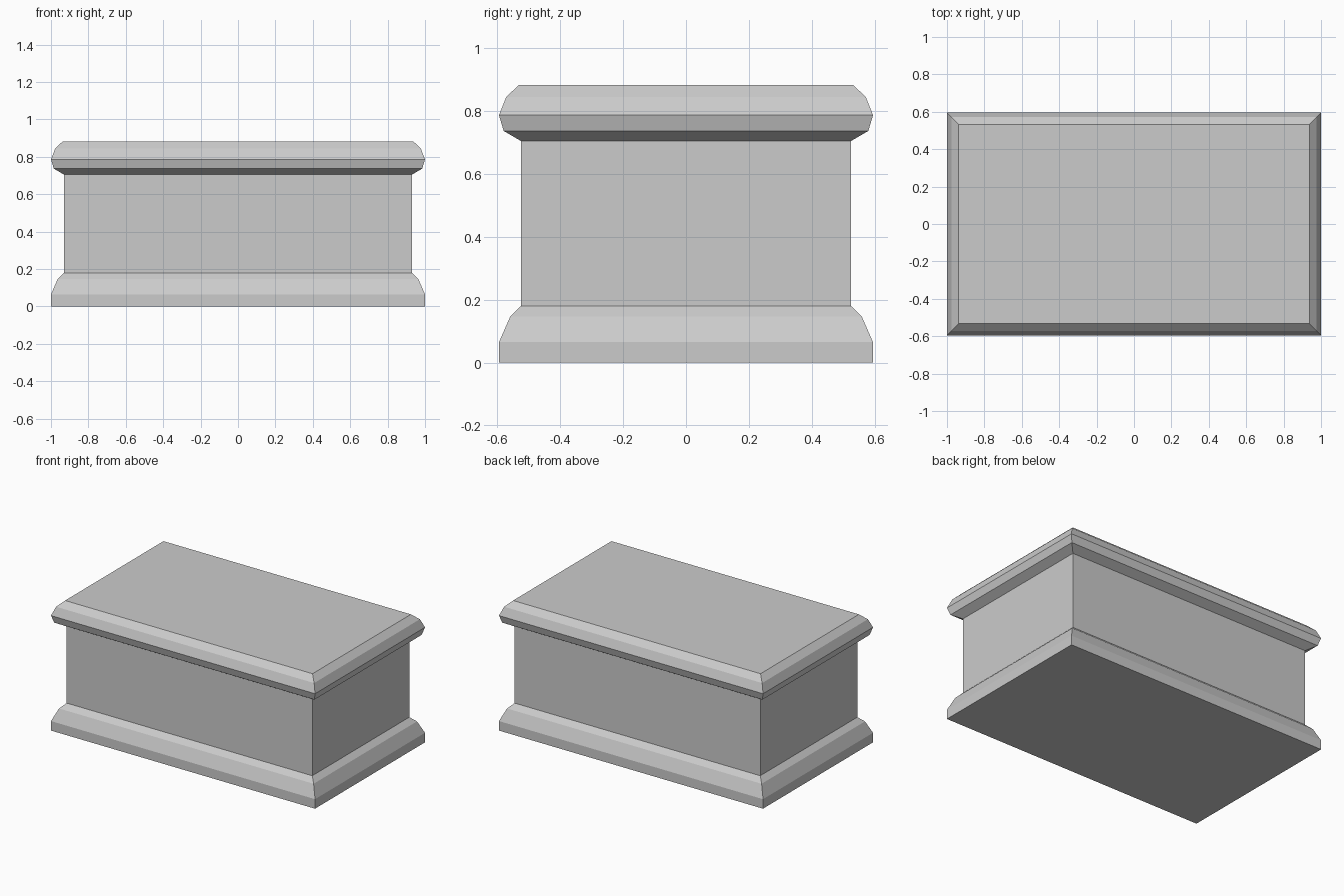
import bpy
import bmesh

cube = bpy.data.objects.get("Cube")
if cube:
    bpy.data.objects.remove(cube, do_unlink=True)

HALF_X, HALF_Y = 1.0, 0.595
INSET = 0.07  # setback of the body from the outer edge

# Single stone colour
stone = bpy.data.materials.new("grey_stone")
stone.use_nodes = True
grey = (0.6, 0.6, 0.6, 1.0)
stone.diffuse_color = grey
stone.node_tree.nodes["Principled BSDF"].inputs["Base Color"].default_value = grey


def moulded_block(name, profile):
    """Closed rectangular block whose sides follow (inset, height) steps."""
    bm = bmesh.new()
    rings = []
    for inset, z in profile:
        x, y = HALF_X - inset, HALF_Y - inset
        rings.append([bm.verts.new((sx * x, sy * y, z))
                      for sx, sy in ((-1, -1), (1, -1), (1, 1), (-1, 1))])
    for low, high in zip(rings, rings[1:]):
        for i in range(4):
            j = (i + 1) % 4
            bm.faces.new((low[i], low[j], high[j], high[i]))
    bm.faces.new(reversed(rings[0]))
    bm.faces.new(rings[-1])
    mesh = bpy.data.meshes.new(name)
    bm.to_mesh(mesh)
    bm.free()
    mesh.materials.append(stone)
    obj = bpy.data.objects.new(name, mesh)
    bpy.context.collection.objects.link(obj)
    return obj


# Flared plinth
moulded_block("plinth", [(0, 0), (0, 0.065), (0.036, 0.147), (INSET, 0.18)])

# Plain rectangular body
moulded_block("body", [(INSET, 0.18), (INSET, 0.705)])

# Overhanging lid with chamfered edges
moulded_block("lid", [(INSET, 0.705), (0.015, 0.737), (0, 0.787),
                      (0.023, 0.845), (0.063, 0.883)])
